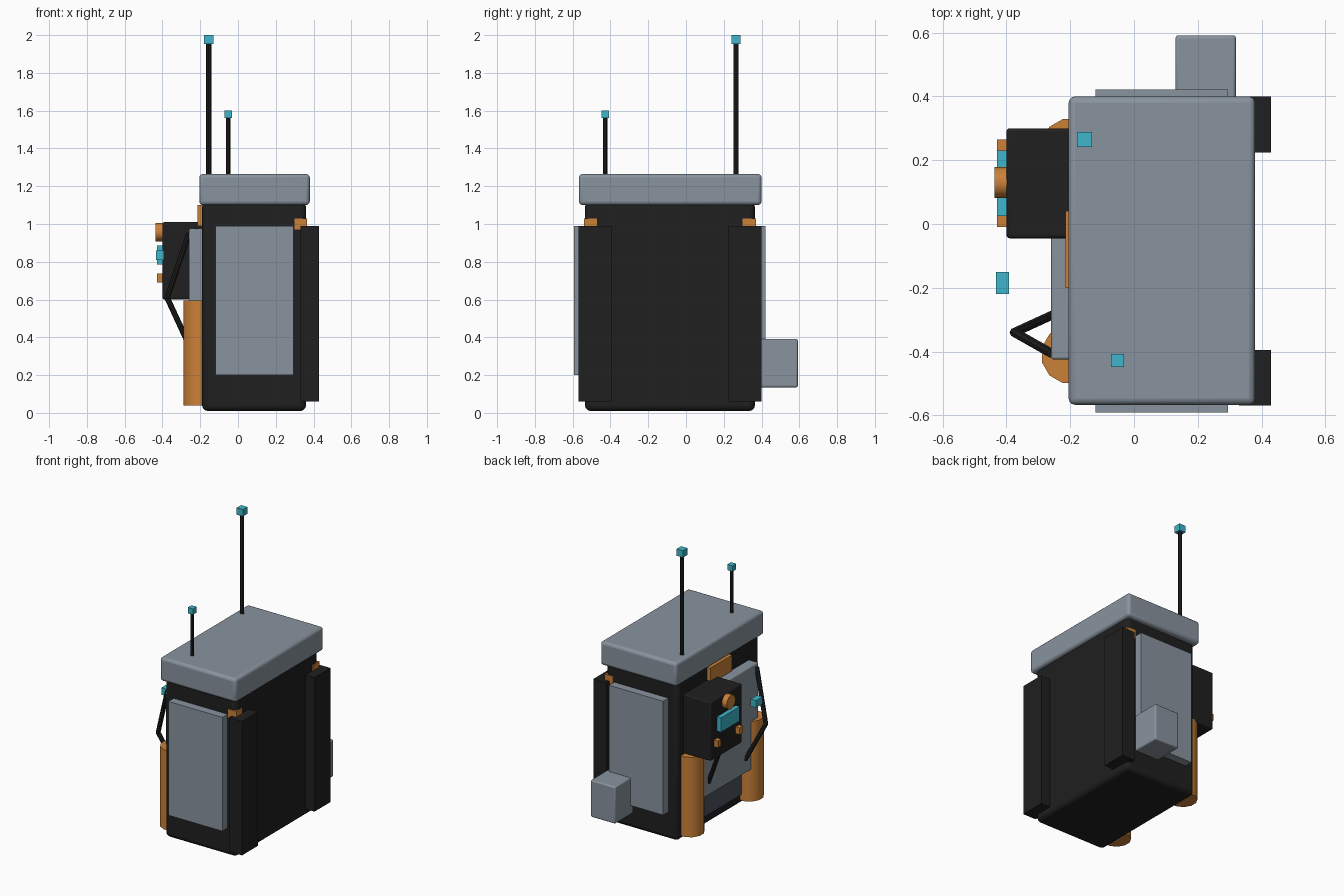
import bpy
from math import radians
from mathutils import Vector

cube = bpy.data.objects.get("Cube")
if cube:
    bpy.data.objects.remove(cube, do_unlink=True)


def material(name, rgb):
    m = bpy.data.materials.new(name)
    m.use_nodes = True
    color = (*rgb, 1)
    m.diffuse_color = color
    node = next(n for n in m.node_tree.nodes if n.type == "BSDF_PRINCIPLED")
    node.inputs["Base Color"].default_value = color
    node.inputs["Roughness"].default_value = 0.6
    return m


BLACK = material("black", (0.014, 0.014, 0.014))
GREY = material("blue grey", (0.25, 0.295, 0.345))
SLATE = material("dark slate", (0.07, 0.085, 0.11))
ORANGE = material("orange", (0.6, 0.22, 0.04))
TEAL = material("teal", (0.05, 0.47, 0.6))


def finish(obj, name, mat):
    obj.name = name
    obj.data.materials.append(mat)
    return obj


def box(name, mat, xs, ys, zs, bevel=0, segments=3):
    """Box between the given limits on each axis, with optional round edges."""
    spans = (xs, ys, zs)
    bpy.ops.mesh.primitive_cube_add(size=1, location=[(a + b) / 2 for a, b in spans])
    obj = finish(bpy.context.object, name, mat)
    obj.scale = [b - a for a, b in spans]
    bpy.ops.object.transform_apply(location=False, rotation=False, scale=True)
    if bevel:
        mod = obj.modifiers.new("round_edges", "BEVEL")
        mod.width, mod.segments = bevel, segments
        bpy.ops.object.shade_smooth_by_angle(angle=radians(40))
    return obj


def rod(name, mat, start, end, radius, sides=8, turn=0):
    """Cylinder running between two points."""
    a, b = Vector(start), Vector(end)
    bpy.ops.mesh.primitive_cylinder_add(vertices=sides, radius=radius, depth=(b - a).length)
    obj = finish(bpy.context.object, name, mat)
    obj.data.transform(Vector((0, 0, 1)).rotation_difference(b - a).to_matrix().to_4x4())
    obj.location = (a + b) / 2
    obj.rotation_euler.z = radians(turn)
    bpy.ops.object.shade_smooth_by_angle(angle=radians(40))
    return obj


MID = -0.085  # middle of the pack along y


def mirror_y(y, side):
    return MID + side * (y - MID)


def span_y(a, b, side):
    return sorted((mirror_y(a, side), mirror_y(b, side)))


# Main body and lid
box("body", BLACK, (-0.19, 0.36), (-0.535, 0.365), (0.01, 1.12), 0.03)
box("lid", GREY, (-0.205, 0.38), (-0.567, 0.4), (1.1, 1.265), 0.02)

# Parts repeated on front and back
for side, label in ((1, "front"), (-1, "back")):
    box(label + "_panel", GREY, (-0.12, 0.295), span_y(-0.592, -0.52, side), (0.2, 0.99))
    box(label + "_strap", BLACK, (0.33, 0.43), span_y(-0.57, -0.395, side), (0.06, 0.99))
    box(label + "_strap_clip", ORANGE, (0.3, 0.365), span_y(-0.54, -0.47, side), (0.97, 1.03))
    y = mirror_y(-0.41, side)
    rod(label + "_canister", ORANGE, (-0.2, y, 0.04), (-0.2, y, 0.595), 0.092, 12, 15)

    # Bent carrying arm, with a ball at the elbow
    top = (-0.26, mirror_y(-0.405, side), 0.95)
    elbow = (-0.375, mirror_y(-0.34, side), 0.61)
    low = (-0.255, mirror_y(-0.285, side), 0.35)
    rod(label + "_upper_arm", BLACK, top, elbow, 0.015)
    rod(label + "_lower_arm", BLACK, elbow, low, 0.015)
    bpy.ops.mesh.primitive_uv_sphere_add(segments=8, ring_count=6, radius=0.015, location=elbow)
    finish(bpy.context.object, label + "_elbow", BLACK)

# Pouch on the back
box("back_pouch", GREY, (0.13, 0.32), (0.39, 0.592), (0.135, 0.392), 0.01)

# Panels on the equipment side
box("side_panel", GREY, (-0.26, -0.18), (-0.425, 0.255), (0.26, 0.975), 0.008)
box("lower_side_panel", SLATE, (-0.2, -0.18), (-0.4, 0.23), (0.08, 0.23))
box("side_latch", ORANGE, (-0.215, -0.18), (-0.2, 0.04), (0.99, 1.1))

# Control box with screen, knob and buttons
box("control_box", BLACK, (-0.4, -0.18), (-0.045, 0.3), (0.6, 1.01), 0.01)
box("screen", TEAL, (-0.43, -0.39), (0.025, 0.23), (0.785, 0.885))
rod("knob", ORANGE, (-0.437, 0.13, 0.957), (-0.39, 0.13, 0.957), 0.049, 12)
for i, y in enumerate((0.008, 0.247)):
    box(f"button_{i + 1}", ORANGE, (-0.43, -0.39), (y - 0.018, y + 0.018), (0.69, 0.737))
box("side_light", TEAL, (-0.433, -0.392), (-0.22, -0.15), (0.81, 0.86))

# Antennas with cube tips
for label, x, y, top in (("tall", -0.155, 0.265, 2), ("short", -0.052, -0.428, 1.6)):
    half = 0.024 if label == "tall" else 0.02
    rod(label + "_antenna", BLACK, (x, y, 1.24), (x, y, top - half), half * 0.58)
    box(label + "_antenna_tip", TEAL, (x - half, x + half), (y - half, y + half),
        (top - 2 * half, top))
